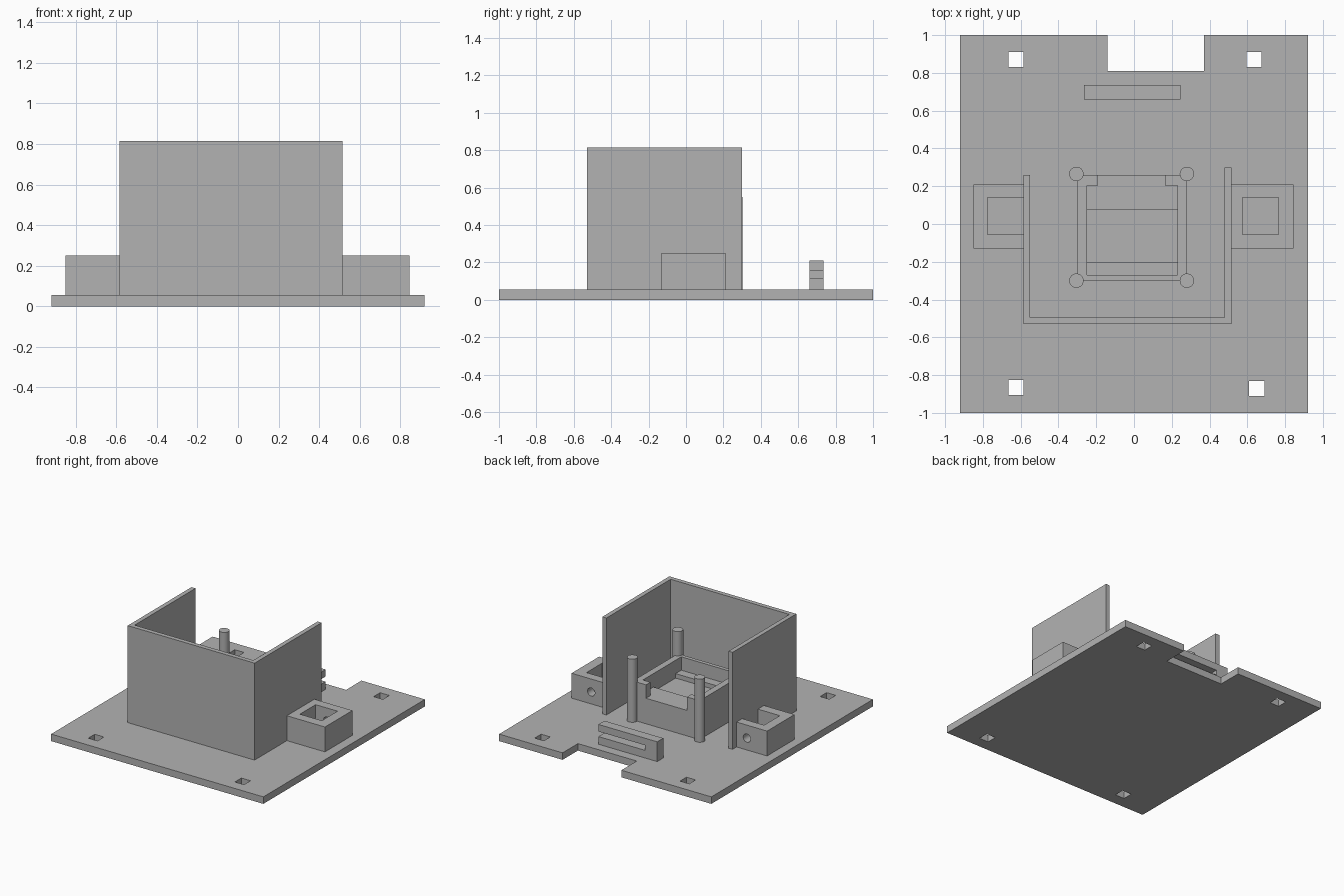
import bpy

old = bpy.data.objects.get("Cube")
if old:
    bpy.data.objects.remove(old, do_unlink=True)

GREY = (0.45, 0.45, 0.45, 1.0)
grey = bpy.data.materials.new("plain grey")
grey.use_nodes = True
grey.diffuse_color = GREY
grey.node_tree.nodes["Principled BSDF"].inputs["Base Color"].default_value = GREY

BASE_TOP = 0.055


def box(name, x, y, z):
    """Box from (min, max) ranges."""
    bpy.ops.mesh.primitive_cube_add(size=1)
    ob = bpy.context.object
    ob.name = name
    for v in ob.data.vertices:
        v.co = [r[0] if c < 0 else r[1] for c, r in zip(v.co, (x, y, z))]
    ob.data.materials.append(grey)
    return ob


def cylinder(name, radius, depth, location, rotation=(0, 0, 0)):
    bpy.ops.mesh.primitive_cylinder_add(vertices=32, radius=radius, depth=depth,
                                        location=location, rotation=rotation)
    ob = bpy.context.object
    ob.name = name
    ob.data.materials.append(grey)
    return ob


def cut(ob, *cutters):
    """Subtract each cutter and remove it."""
    for cutter in cutters:
        mod = ob.modifiers.new("cut", 'BOOLEAN')
        mod.operation = 'DIFFERENCE'
        mod.solver = 'EXACT'
        mod.object = cutter
        bpy.context.view_layer.objects.active = ob
        bpy.ops.object.modifier_apply(modifier=mod.name)
        bpy.data.objects.remove(cutter, do_unlink=True)


# Base plate with rear notch and four square screw holes
base = box("base_plate", (-0.92, 0.92), (-1, 1), (0, BASE_TOP))
cut(base, box("notch", (-0.14, 0.37), (0.81, 1.1), (-0.1, 0.2)))
for hx, hy in ((-0.625, 0.87), (0.635, 0.87), (-0.625, -0.865), (0.65, -0.87)):
    cut(base, box("hole", (hx - 0.04, hx + 0.04), (hy - 0.04, hy + 0.04), (-0.1, 0.2)))

# Tall three-sided enclosure, open at the rear
walls = box("enclosure_walls", (-0.585, 0.515), (-0.53, 0.30), (BASE_TOP, 0.815))
cut(walls,
    box("inside", (-0.55, 0.48), (-0.495, 0.5), (0, 1)),
    box("short_end", (-0.7, 0), (0.26, 0.5), (0, 1)))

# Side sockets: square pocket and a round hole in the rear face
for name, x, pocket in (("right_socket", (-0.85, -0.585), (-0.775, -0.5)),
                        ("left_socket", (0.515, 0.845), (0.575, 0.765))):
    socket = box(name, x, (-0.13, 0.21), (BASE_TOP, 0.25))
    hole_x = -0.675 if x[0] < 0 else 0.675
    cut(socket,
        box("pocket", pocket, (-0.055, 0.14), (0, 0.4)),
        cylinder("bore", 0.032, 0.2, (hole_x, 0.2, 0.148), (1.5708, 0, 0)))

# Central tray: raised rim, two ledges, a shallow recess and a rear opening
tray = box("central_tray", (-0.30, 0.28), (-0.30, 0.26), (BASE_TOP, 0.36))
cut(tray,
    box("ledges", (-0.25, 0.23), (-0.27, 0.205), (0.255, 0.5)),
    box("recess", (-0.25, 0.23), (-0.20, 0.075), (0.22, 0.5)),
    box("opening", (-0.19, 0.165), (0.15, 0.4), (0.255, 0.5)))

# Round posts on the tray corners
for px in (-0.305, 0.28):
    for py in (-0.30, 0.265):
        post = cylinder("corner_post", 0.038, 0.55 - BASE_TOP,
                        (px, py, (0.55 + BASE_TOP) / 2))
        bpy.ops.object.shade_smooth_by_angle()

# Slotted bracket at the rear, open at one end
bracket = box("slotted_bracket", (-0.265, 0.245), (0.66, 0.735), (BASE_TOP, 0.21))
cut(bracket, box("slot", (-0.16, 0.4), (0.5, 0.9), (0.115, 0.155)))
